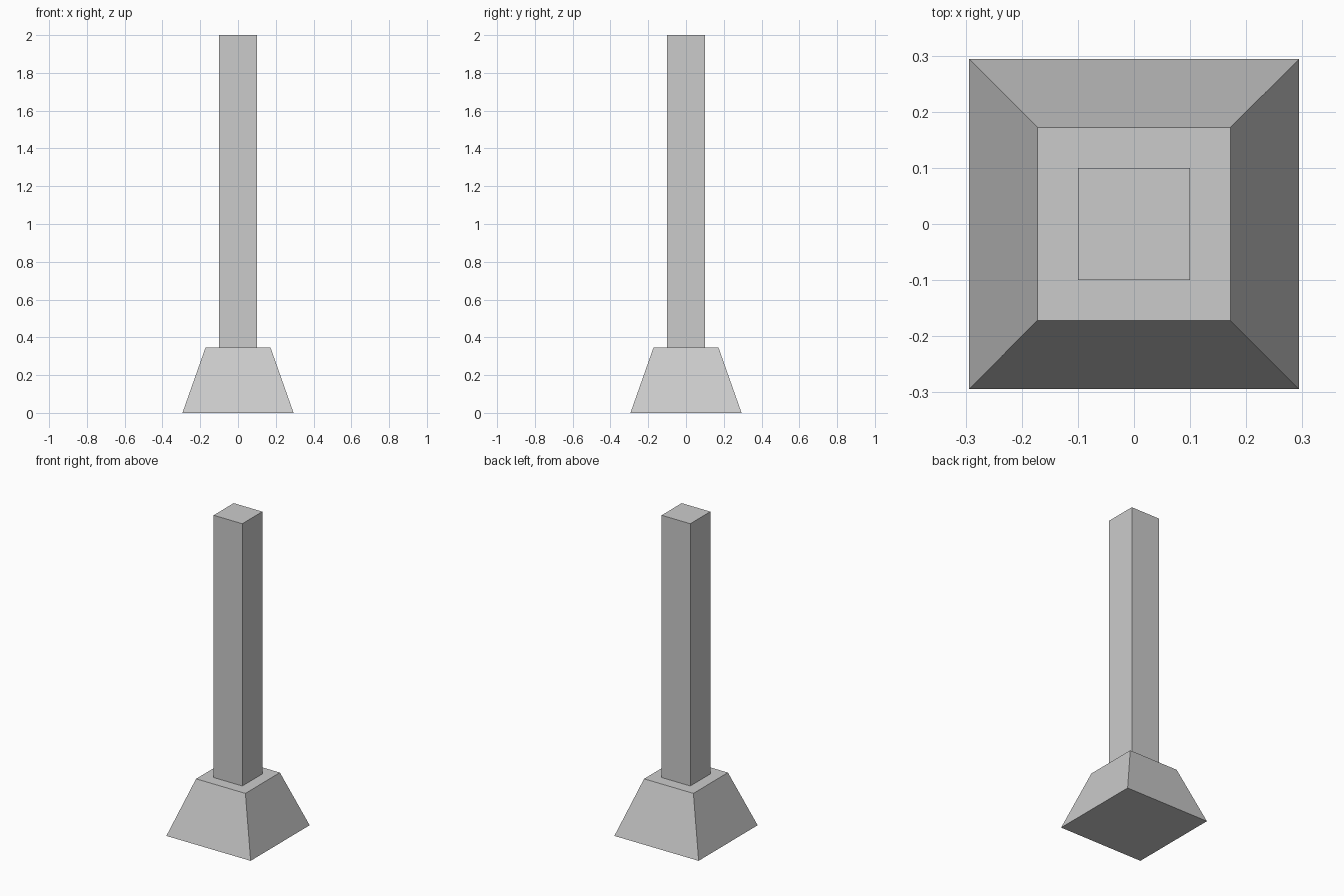
import bpy, bmesh

if "Cube" in bpy.data.objects:
    bpy.data.objects.remove(bpy.data.objects["Cube"])


def square_frustum(name, half_bottom, half_top, z0, z1):
    """Square block from z0 to z1, tapering from half_bottom to half_top."""
    bm = bmesh.new()
    bmesh.ops.create_cube(bm, size=2)
    for v in bm.verts:
        half, z = (half_top, z1) if v.co.z > 0 else (half_bottom, z0)
        v.co = (v.co.x * half, v.co.y * half, z)
    mesh = bpy.data.meshes.new(name)
    bm.to_mesh(mesh)
    bm.free()
    obj = bpy.data.objects.new(name, mesh)
    bpy.context.collection.objects.link(obj)
    return obj


# Tapered footing
square_frustum("base", 0.294, 0.172, 0.0, 0.346)

# Straight square post, seated slightly into the footing
square_frustum("post", 0.1, 0.1, 0.335, 2.0)
